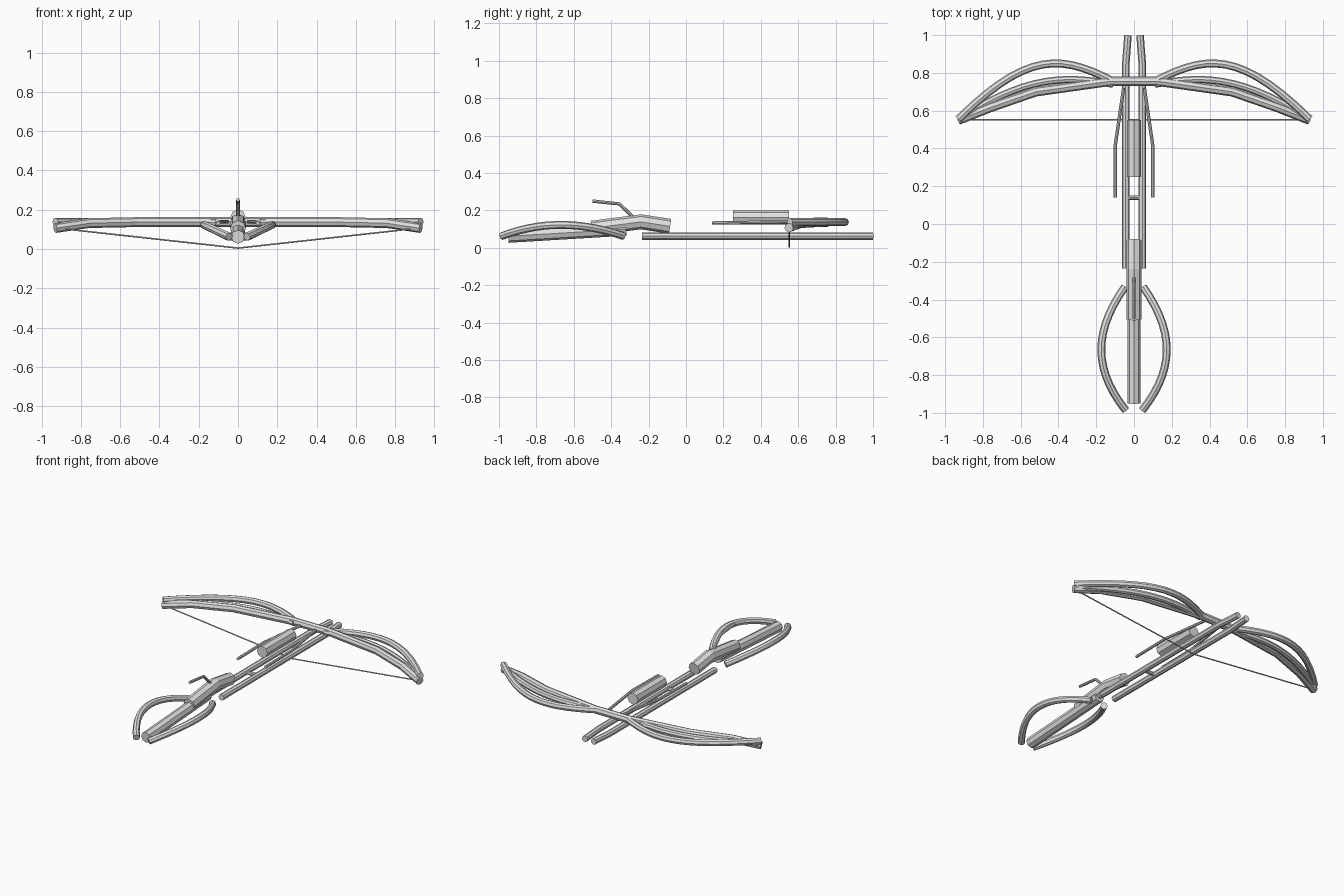
import bpy, bmesh, math
from mathutils import Vector

if "Cube" in bpy.data.objects:
    bpy.data.objects.remove(bpy.data.objects["Cube"], do_unlink=True)

metal = bpy.data.materials.new("light grey metal")
metal.use_nodes = True
grey = (0.75, 0.75, 0.75, 1)
metal.diffuse_color = grey
metal.node_tree.nodes["Principled BSDF"].inputs["Base Color"].default_value = grey


def bezier(a, b, c, d, steps=14):
    """Points along a cubic arc."""
    a, b, c, d = map(Vector, (a, b, c, d))
    pts = []
    for i in range(steps + 1):
        t = i / steps
        u = 1 - t
        pts.append(a * u**3 + b * 3 * u * u * t + c * 3 * u * t * t + d * t**3)
    return pts


def tube(name, path, radius, sides=8):
    """Capped faceted tube swept along a path."""
    pts = [Vector(p) for p in path]
    bm = bmesh.new()
    rings = []
    for i, p in enumerate(pts):
        before = (p - pts[i - 1]).normalized() if i else None
        after = (pts[i + 1] - p).normalized() if i < len(pts) - 1 else None
        along = ((before or after) + (after or before)).normalized()
        across = along.cross(Vector((0, 0, 1))).normalized()
        up = across.cross(along)
        ring = []
        for k in range(sides):
            a = math.tau * k / sides
            ring.append(bm.verts.new(p + radius * (math.cos(a) * across + math.sin(a) * up)))
        rings.append(ring)
    for r, s in zip(rings, rings[1:]):
        for k in range(sides):
            n = (k + 1) % sides
            bm.faces.new((r[k], r[n], s[n], s[k]))
    bm.faces.new(rings[0])
    bm.faces.new(rings[-1])
    bmesh.ops.recalc_face_normals(bm, faces=bm.faces)
    mesh = bpy.data.meshes.new(name)
    bm.to_mesh(mesh)
    bm.free()
    mesh.materials.append(metal)
    obj = bpy.data.objects.new(name, mesh)
    bpy.context.collection.objects.link(obj)


def pair(name, path, radius):
    """The same tube on the left and the right."""
    for side, s in (("left", 1), ("right", -1)):
        tube(f"{side}_{name}", [(s * p[0], p[1], p[2]) for p in path], radius)


# Barrel rails and the bar between them
pair("rail", [(0.044, -0.235, 0.063), (0.044, 0.84, 0.063), (0.032, 1, 0.063)], 0.02)
tube("rail_crossbar", [(-0.04, 0.14, 0.063), (0.04, 0.14, 0.063)], 0.012)

# Stock, bent receiver and shoulder loops
tube("stock", [(0, -0.95, 0.062), (0, -0.32, 0.1)], 0.035)
tube("receiver", [(0, -0.505, 0.105), (0, -0.24, 0.139), (0, -0.085, 0.115)], 0.04)
pair("stock_loop", bezier((0.05, -0.335, 0.063), (0.215, -0.57, 0.143),
                          (0.215, -0.77, 0.143), (0.045, -0.985, 0.063)), 0.021)

# Cocking lever
tube("lever", [(0, -0.5, 0.25), (0, -0.355, 0.235), (0, -0.28, 0.16)], 0.009)

# Sight body with its two thin side rods
tube("sight_body", [(0, 0.25, 0.163), (0, 0.55, 0.163)], 0.038)
pair("side_rod", [(0.1, 0.14, 0.133), (0.1, 0.41, 0.137), (0.055, 0.72, 0.14)], 0.009)

# Bow: front limbs, wide outer arcs, low inner arcs
half = [(0.13, 0.755, 0.137), (0.52, 0.70, 0.137), (0.76, 0.617, 0.132), (0.93, 0.55, 0.107)]
tube("bow_limb", [(-x, y, z) for x, y, z in reversed(half)] + half, 0.025)
pair("outer_arc", bezier((0.11, 0.755, 0.137), (0.38, 0.895, 0.138),
                         (0.56, 0.92, 0.138), (0.93, 0.555, 0.138)), 0.021)
pair("inner_arc", bezier((0.11, 0.74, 0.135), (0.36, 0.785, 0.135),
                         (0.56, 0.79, 0.135), (0.92, 0.56, 0.122)), 0.019)

# Bowstring
tube("bowstring", [(-0.925, 0.552, 0.107), (0, 0.552, 0.005), (0.925, 0.552, 0.107)], 0.004)
